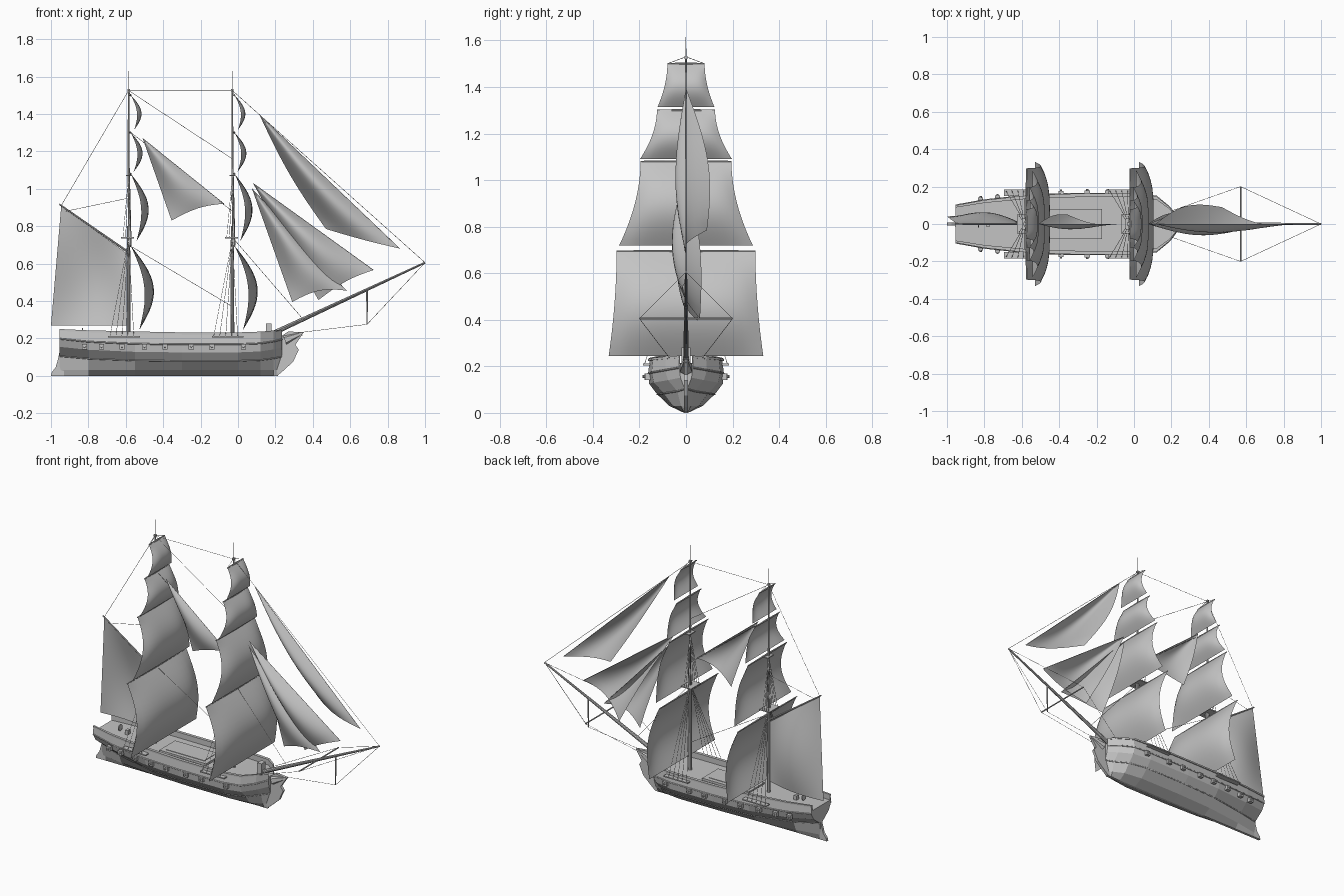
import bpy
import bmesh
from math import sin, pi
from mathutils import Vector

cube = bpy.data.objects.get("Cube")
if cube:
    bpy.data.objects.remove(cube)

grey = bpy.data.materials.new("plain grey")
grey.use_nodes = True
tone = (0.55, 0.55, 0.55, 1)
grey.diffuse_color = tone
for node in grey.node_tree.nodes:
    if node.type == "BSDF_PRINCIPLED":
        node.inputs["Base Color"].default_value = tone
        node.inputs["Roughness"].default_value = 0.8

main_x, fore_x = -0.585, -0.03


def add_mesh(name, verts, faces, smooth=False):
    mesh = bpy.data.meshes.new(name)
    mesh.from_pydata([tuple(v) for v in verts], [], faces)
    mesh.materials.append(grey)
    for poly in mesh.polygons:
        poly.use_smooth = smooth
    obj = bpy.data.objects.new(name, mesh)
    bpy.context.collection.objects.link(obj)
    return obj


def fix_normals(obj):
    bm = bmesh.new()
    bm.from_mesh(obj.data)
    bmesh.ops.recalc_face_normals(bm, faces=bm.faces)
    bm.to_mesh(obj.data)
    bm.free()


def box(name, centre, size):
    bpy.ops.mesh.primitive_cube_add(size=1, location=centre)
    obj = bpy.context.object
    obj.name = name
    obj.scale = size
    obj.data.materials.append(grey)


def spar(name, start, end, r_start, r_end, sides=10):
    start, end = Vector(start), Vector(end)
    axis = end - start
    bpy.ops.mesh.primitive_cone_add(vertices=sides, radius1=r_start, radius2=r_end,
                                    depth=axis.length, location=(start + end) / 2)
    obj = bpy.context.object
    obj.name = name
    obj.rotation_euler = axis.to_track_quat("Z", "Y").to_euler()
    obj.data.materials.append(grey)
    bpy.ops.object.shade_smooth_by_angle()


def lines(name, paths, radius):
    curve = bpy.data.curves.new(name, "CURVE")
    curve.dimensions = "3D"
    curve.bevel_depth = radius
    curve.bevel_resolution = 0
    curve.materials.append(grey)
    for path in paths:
        spline = curve.splines.new("POLY")
        spline.points.add(len(path) - 1)
        for point, co in zip(spline.points, path):
            point.co = (*co, 1)
    obj = bpy.data.objects.new(name, curve)
    bpy.context.collection.objects.link(obj)


def grid(name, func, n, m):
    verts = [func(i / n, j / m) for i in range(n + 1) for j in range(m + 1)]
    w = m + 1
    faces = [(i * w + j, i * w + j + 1, i * w + w + j + 1, i * w + w + j)
             for i in range(n) for j in range(m)]
    add_mesh(name, verts, faces, True)


def plate(name, profile, thick):
    # Side profile in x and z, extruded across the centre line
    n = len(profile)
    verts = [(x, y, z) for y in (-thick, thick) for x, z in profile]
    faces = [list(range(n)), list(range(n, 2 * n))]
    faces += [(i, (i + 1) % n, n + (i + 1) % n, n + i) for i in range(n)]
    fix_normals(add_mesh(name, verts, faces))


# Hull stations: x, half beam, rail height, fullness of the underbody
stations = [(-0.955, 0.1, 0.25, 0.15), (-0.8, 0.128, 0.243, 0.6),
            (-0.55, 0.155, 0.237, 0.92), (-0.3, 0.163, 0.232, 1),
            (0, 0.163, 0.232, 1), (0.12, 0.148, 0.236, 0.85),
            (0.19, 0.09, 0.242, 0.55), (0.235, 0.03, 0.246, 0.25)]


def beam_at(x):
    for (xa, wa, _, _), (xb, wb, _, _) in zip(stations, stations[1:]):
        if x <= xb:
            return wa + (wb - wa) * (x - xa) / (xb - xa)


def section(x, w, h, full):
    keel = x if x < 0.2 else x - 0.02
    lift = 1 - full
    half = [(keel, 0.008, 0), (keel, w * 0.44 * full, 0.03),
            (x, w * 0.76 * full, 0.08 + 0.03 * lift),
            (x, w * (0.73 + 0.24 * full), 0.125 + 0.035 * lift),
            (x, w, 0.168 + 0.035 * lift), (x, w * 0.96, h - 0.01),
            (x, w, h - 0.01), (x, w, h), (x, w * 0.88, h), (x, w * 0.88, h - 0.035)]
    return half + [(px, -y, z) for px, y, z in reversed(half)]


rings = [section(*s) for s in stations]
k = len(rings[0])
hull_faces = [(i * k + j, i * k + (j + 1) % k, i * k + k + (j + 1) % k, i * k + k + j)
              for i in range(len(rings) - 1) for j in range(k)]
hull_faces += [list(range(k)), list(range(len(rings) * k - k, len(rings) * k))]
fix_normals(add_mesh("hull", [p for ring in rings for p in ring], hull_faces))

# Wales along both sides, following the section corners
wales = []
for row in (2, 4):
    for index in (row, k - 1 - row):
        wales.append([ring[index] for ring in rings])
lines("wales", wales, 0.004)

plate("rudder", [(-0.93, 0), (-1, 0), (-0.995, 0.02), (-0.975, 0.045),
                 (-0.962, 0.09), (-0.95, 0.15), (-0.93, 0.15)], 0.008)
plate("stem", [(0.17, 0), (0.21, 0), (0.24, 0.025), (0.295, 0.075), (0.325, 0.14),
               (0.307, 0.165), (0.35, 0.23), (0.27, 0.238), (0.2, 0.19)], 0.009)
spar("figurehead", (0.25, 0, 0.19), (0.34, 0, 0.226), 0.03, 0.01, 6)

# Gun ports, and channels for the shrouds
for x in (-0.82, -0.73, -0.62, -0.5, -0.39, -0.25, -0.14, 0.03):
    for s in (-1, 1):
        y = s * (beam_at(x) + 0.004)
        box("gun_port", (x, y, 0.155), (0.028, 0.024, 0.028))
        spar("gun_barrel", (x, y, 0.155), (x, y + s * 0.02, 0.156), 0.007, 0.006, 8)
for mast in (main_x, fore_x):
    for s in (-1, 1):
        box("channel", (mast - 0.025, s * 0.167, 0.208), (0.17, 0.035, 0.007))

# Deck fittings
box("hatch_coaming", (-0.335, 0, 0.2), (0.33, 0.16, 0.02))
box("hatch_cover", (-0.335, 0, 0.207), (0.27, 0.11, 0.012))
box("bow_bitt", (0.165, 0, 0.24), (0.03, 0.04, 0.08))
box("binnacle", (-0.78, 0, 0.22), (0.02, 0.025, 0.03))
spar("steering_wheel", (-0.835, 0, 0.235), (-0.829, 0, 0.235), 0.02, 0.02, 12)

# Square sails: top, foot, top half width, foot half width, forward drift, belly
tiers = [("course", 0.695, 0.245, 0.298, 0.332, 0.055, 0.1),
         ("topsail", 1.08, 0.72, 0.195, 0.287, 0.04, 0.08),
         ("topgallant", 1.3, 1.09, 0.125, 0.198, 0.025, 0.055),
         ("royal", 1.5, 1.315, 0.08, 0.122, 0.028, 0.048)]
ropes = []
for label, mast in (("main", main_x), ("fore", fore_x)):
    for tier, top, foot, w_top, w_foot, drift, belly in tiers:
        def square(u, v):
            s = 2 * u - 1
            puff = 0.5 + 0.5 * (1 - s ** 4)
            return (mast + 0.012 + drift * v + belly * sin(pi * v) * puff - 0.01 * v,
                    s * (w_top + (w_foot - w_top) * v ** 1.9), top + (foot - top) * v)
        grid(label + "_" + tier, square, 16, 14)
        for s in (-1, 1):
            spar(label + "_" + tier + "_yard", (mast + 0.01, 0, top),
                 (mast + 0.01, s * w_top, top), 0.006, 0.003, 8)

    # Mast in three lengths, with its top platform
    spar(label + "_lower_mast", (mast, 0, 0.1), (mast, 0, 0.8), 0.011, 0.009)
    spar(label + "_topmast", (mast + 0.008, 0, 0.7), (mast, 0, 1.12), 0.008, 0.006)
    spar(label + "_upper_mast", (mast, 0, 1.06), (mast, 0, 1.53), 0.006, 0.004)
    spar(label + "_pole", (mast, 0, 1.53), (mast, 0, 1.63), 0.0015, 0.001, 5)
    box(label + "_top_platform", (mast - 0.005, 0, 0.738), (0.07, 0.1, 0.006))
    box(label + "_crosstree", (mast, 0, 1.07), (0.03, 0.06, 0.006))
    box(label + "_truck", (mast, 0, 1.527), (0.014, 0.014, 0.012))
    for s in (-1, 1):
        ropes.append([(mast, 0, 1.53), (mast + 0.01, s * 0.08, 1.5)])
        for i in range(5):
            foot = mast - 0.1 + 0.032 * i
            ropes.append([(foot, s * 0.178, 0.21), (mast, s * 0.01, 0.73)])
        for i in range(4):
            ropes.append([(mast - 0.03 + 0.014 * i, s * 0.045, 0.74), (mast, 0, 1.07)])


# Fore and aft sails, as patches with a belly, a bowed leech and a hollow foot
def patch(name, corners, belly, leech, hollow):
    a, b, c, d = (Vector(p) for p in corners)
    belly, leech, lift = Vector(belly), Vector(leech), Vector((0, 0, hollow))

    def point(s, t):
        flat = a.lerp(b, s).lerp(d.lerp(c, s), t)
        return (flat + belly * sin(pi * t) * sin(pi * s * 0.85)
                + leech * t * sin(pi * s) + lift * sin(pi * t) * s ** 6)
    grid(name, point, 16, 14)


def stay_sail(name, head, tack, clew, belly, leech, hollow):
    patch(name, (head, tack, clew, head), belly, leech, hollow)
    ropes.append([head, tack])


tip = (1, 0, 0.605)
peak = (-0.945, 0, 0.91)
stay_sail("flying_jib", (0.115, 0, 1.395), (0.865, 0, 0.68), (0.47, 0.09, 0.785),
          (0, -0.09, -0.01), (-0.015, 0.05, -0.015), 0)
stay_sail("outer_jib", (0.08, 0, 1.03), (0.725, 0, 0.565), (0.43, 0.06, 0.405),
          (0, -0.09, 0), (0, 0.03, 0), 0.02)
stay_sail("inner_jib", (0.075, 0, 1), (0.58, 0, 0.455), (0.29, 0.05, 0.395),
          (0, -0.07, 0), (0, 0.03, 0), 0.03)
stay_sail("main_staysail", (-0.51, 0, 1.27), (-0.075, 0, 0.92), (-0.355, 0.05, 0.83),
          (0, -0.05, 0), (0, 0.02, 0), 0.02)
patch("spanker", (peak, (-1, 0.04, 0.27), (-0.595, 0, 0.27), (-0.595, 0, 0.655)),
      (0, 0.05, 0), (0, 0, 0), 0)
spar("gaff", (-0.585, 0, 0.66), (-0.955, 0, 0.917), 0.006, 0.004)

# Bowsprit with its cross spar and striker
spar("bowsprit", (0.15, 0, 0.21), tip, 0.013, 0.005)
spar("striker", (0.69, 0, 0.46), (0.69, 0, 0.275), 0.005, 0.003, 8)
spar("sprit_yard", (0.57, -0.2, 0.405), (0.57, 0.2, 0.405), 0.004, 0.004, 8)

# Standing rigging
main_top, fore_top = (main_x, 0, 1.525), (fore_x, 0, 1.525)
ropes += [[main_top, peak], [main_top, fore_top], [main_top, (fore_x, 0, 1.16)],
          [fore_top, tip], [(-0.92, 0, 0.88), (main_x, 0, 0.95)],
          [(main_x, 0, 0.7), (fore_x, 0, 0.37)], [(main_x, 0, 1.31), (fore_x, 0, 0.88)],
          [(fore_x, 0, 0.74), (0.35, 0, 0.3)],
          [tip, (0.69, 0, 0.275), (0.32, 0, 0.23)]]
for s in (-1, 1):
    ropes.append([tip, (0.57, s * 0.2, 0.405), (0.2, s * 0.07, 0.235)])
lines("rigging", ropes, 0.0012)
